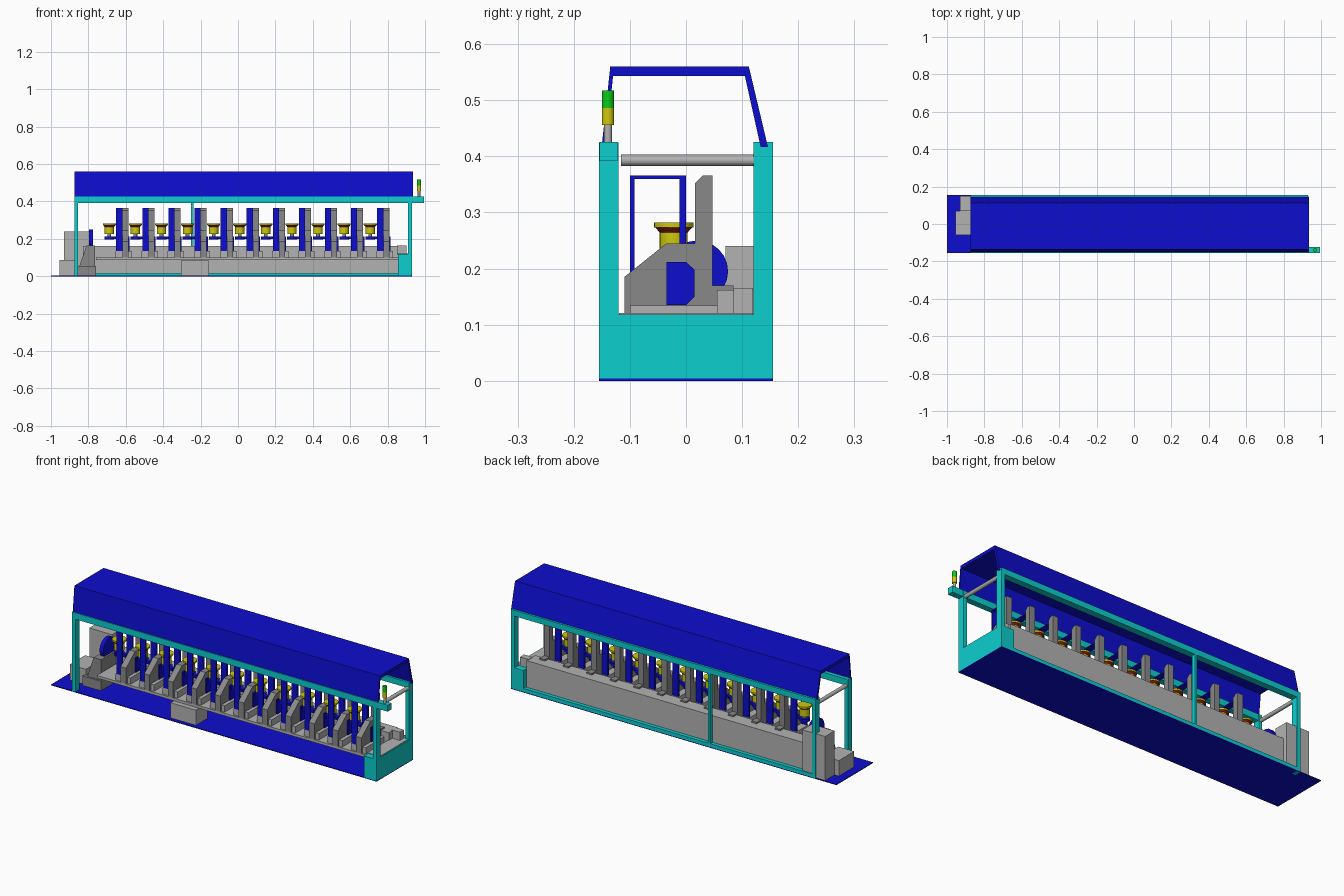
import bpy, bmesh, math
from mathutils import Matrix

cube = bpy.data.objects.get("Cube")
if cube:
    bpy.data.objects.remove(cube, do_unlink=True)


def material(name, r, g, b):
    m = bpy.data.materials.new(name)
    m.use_nodes = True
    m.diffuse_color = (r, g, b, 1)
    m.node_tree.nodes["Principled BSDF"].inputs["Base Color"].default_value = (r, g, b, 1)
    return m


BLUE = material("deep_blue", .004, .004, .62)
CYAN = material("frame_cyan", .004, .62, .62)
DARK = material("dark_grey", .25, .25, .25)
LIGHT = material("light_grey", .45, .45, .45)
YELLOW = material("yellow", .62, .58, .004)
GREEN = material("green", .004, .6, .01)
RED = material("dark_red", .3, .01, .01)


def finish(name, bm, mat, smooth=False):
    bmesh.ops.recalc_face_normals(bm, faces=bm.faces)
    me = bpy.data.meshes.new(name)
    bm.to_mesh(me)
    bm.free()
    me.materials.append(mat)
    ob = bpy.data.objects.new(name, me)
    bpy.context.collection.objects.link(ob)
    if smooth:
        bpy.ops.object.select_all(action='DESELECT')
        ob.select_set(True)
        bpy.context.view_layer.objects.active = ob
        bpy.ops.object.shade_smooth_by_angle(angle=math.radians(40))
    return ob


def box(name, x, y, z, mat):
    """Box from (low, high) ranges."""
    bm = bmesh.new()
    bmesh.ops.create_cube(bm, size=1)
    for v in bm.verts:
        v.co = [(a + b) / 2 + c * (b - a) for (a, b), c in zip((x, y, z), v.co)]
    return finish(name, bm, mat)


def extrude(name, profile, x0, x1, mat):
    """Extrude a (y, z) profile along x."""
    bm = bmesh.new()
    face = bm.faces.new([bm.verts.new((x0, y, z)) for y, z in profile])
    new = bmesh.ops.extrude_face_region(bm, geom=[face])["geom"]
    bmesh.ops.translate(bm, vec=(x1 - x0, 0, 0),
                        verts=[g for g in new if isinstance(g, bmesh.types.BMVert)])
    return finish(name, bm, mat)


def cone(name, centre, r1, r2, length, mat, axis='Z'):
    bm = bmesh.new()
    rot = {'X': Matrix.Rotation(math.pi / 2, 4, 'Y'),
           'Y': Matrix.Rotation(math.pi / 2, 4, 'X'), 'Z': Matrix()}[axis]
    bmesh.ops.create_cone(bm, cap_ends=True, segments=24, radius1=r1, radius2=r2,
                          depth=length, matrix=Matrix.Translation(centre) @ rot)
    return finish(name, bm, mat, True)


# Floor plate and open-ended canopy
box("floor_plate", (-1, .93), (-.155, .155), (0, .004), BLUE)
extrude("canopy", [(-.15, .42), (-.135, .56), (.112, .56), (.146, .417), (.133, .417),
                   (.105, .543), (-.13, .543), (-.143, .42)], -.875, .935, BLUE)

# Surrounding frame
FRONT, BACK = (-.155, -.12), (.12, .155)
box("end_panel", (.855, .93), (-.155, .155), (0, .118), CYAN)
for side, span in (("front", FRONT), ("back", BACK)):
    box(side + "_left_post", (.908, .93), span, (.118, .425), CYAN)
    box(side + "_right_post", (-.875, -.855), span, (0, .425), CYAN)
box("front_beam", (-.875, .995), (-.154, -.122), (.392, .426), CYAN)
box("back_beam", (-.875, .93), BACK, (.395, .426), CYAN)
box("back_middle_post", (-.252, -.238), (.135, .155), (.004, .4), CYAN)
box("back_bottom_rail", (-.86, .86), (.135, .155), (.004, .022), CYAN)
for x in (-.865, .92):
    cone("cross_tube", (x, .002, .393), .01, .01, .236, LIGHT, 'Y')

# Signal lamp on the beam end
cone("lamp_pole", (.968, -.139, .441), .007, .007, .03, LIGHT)
cone("lamp_yellow", (.968, -.139, .471), .011, .011, .031, YELLOW)
cone("lamp_green", (.968, -.139, .502), .011, .011, .031, GREEN)

# Machine bed, shelf and control box
box("bed", (-.83, .855), (.055, .13), (.015, .162), LIGHT)
box("shelf", (-.76, .855), (-.11, .06), (.086, .1), LIGHT)
box("end_cover", (.85, .925), (-.119, .119), (.116, .121), LIGHT)
box("end_block", (.85, .9), (.085, .119), (.12, .165), LIGHT)
box("control_box", (-.305, -.155), (-.135, -.035), (.004, .085), LIGHT)

# Drive group
box("drive_cabinet", (-.93, -.795), (.07, .15), (.004, .24), LIGHT)
box("drive_base", (-.955, -.86), (-.06, .07), (.004, .087), LIGHT)
bracket = box("drive_bracket", (-.86, -.765), (-.065, .06), (.02, .165), DARK)
for v in bracket.data.vertices:
    if v.co.z > .1 and v.co.x < -.8:
        v.co.x += .05
box("drive_foot", (-.87, -.76), (-.075, .06), (.004, .055), DARK)
cone("drive_wheel", (-.785, .02, .195), .055, .055, .022, BLUE, 'X')

# Eleven stations: body, guide frame, arm and bobbin
BODY = [(-.11, .1), (-.11, .185), (-.035, .245), (.016, .245), (.016, .352), (.03, .366),
        (.047, .366), (.047, .17), (.085, .17), (.085, .1)]
PLATE = [(-.035, .135), (-.035, .212), (0, .212), (.015, .198), (.015, .15), (0, .135)]
for i in range(11):
    x = -.633 + i * .1395
    extrude("station_body", BODY, x + .015, x + .047, DARK)
    box("station_base", (x - .022, x + .066), (-.1, .055), (.1, .134), LIGHT)
    extrude("side_plate", PLATE, x + .047, x + .053, BLUE)
    frame_x = (x - .018, x + .015)
    box("guide_front", frame_x, (-.1, -.092), (.134, .366), BLUE)
    box("guide_rear", frame_x, (-.012, 0), (.134, .366), BLUE)
    box("guide_top", frame_x, (-.1, 0), (.36, .366), BLUE)
    bx, by = x - .055, -.022
    box("bobbin_arm", (bx, x - .01), (-.035, -.01), (.198, .212), BLUE)
    cone("bobbin_seat", (bx, by, .205), .026, .026, .016, BLUE)
    cone("bobbin_spindle", (bx, by, .219), .01, .01, .014, DARK)
    cone("bobbin_body", (bx, by, .245), .025, .025, .04, YELLOW)
    cone("bobbin_neck", (bx, by, .269), .025, .033, .009, RED)
    cone("bobbin_flange", (bx, by, .278), .035, .035, .009, YELLOW)
